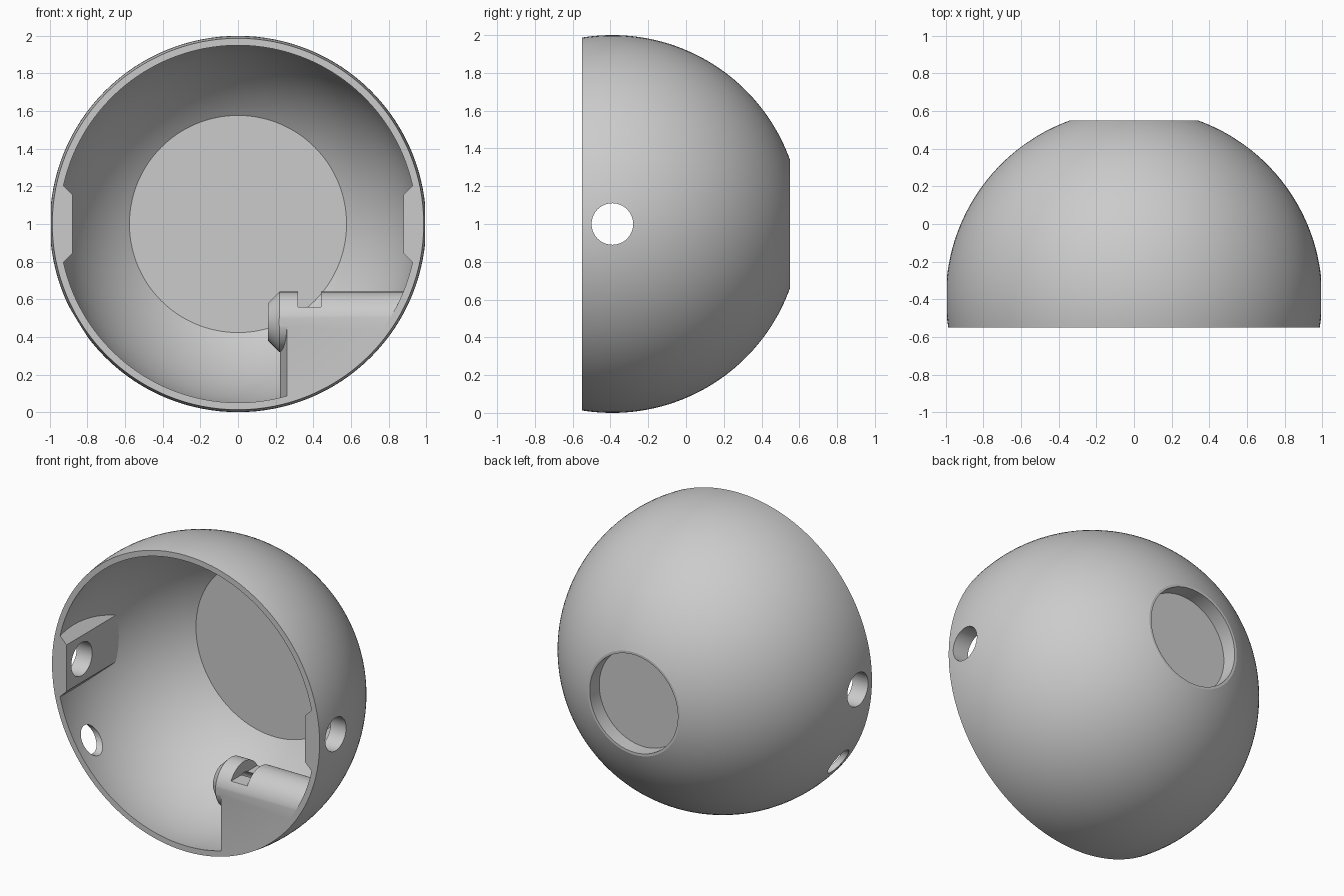
import bpy, bmesh
from math import sin, cos, acos, pi, sqrt, radians
from mathutils import Matrix

if "Cube" in bpy.data.objects:
    bpy.data.objects.remove(bpy.data.objects["Cube"])

CY = -0.39                  # sphere centre along y
BACK, FRONT = 0.94, -0.16   # flat cuts, measured from the sphere centre
OUTER, INNER = 1.0, 0.963
AXIS_Y, AXIS_Z = -0.392, 0.48   # pivot barrel axis
TURN = {"Y": Matrix.Rotation(-pi / 2, 4, "X"), "X": Matrix.Rotation(pi / 2, 4, "Y")}

grey = bpy.data.materials.new("plain grey")
grey.use_nodes = True
colour = (0.6, 0.6, 0.6, 1)
grey.diffuse_color = colour
grey.node_tree.nodes["Principled BSDF"].inputs["Base Color"].default_value = colour


def finish(name, bm):
    bmesh.ops.recalc_face_normals(bm, faces=bm.faces)
    mesh = bpy.data.meshes.new(name)
    bm.to_mesh(mesh)
    bm.free()
    mesh.materials.append(grey)
    obj = bpy.data.objects.new(name, mesh)
    bpy.context.collection.objects.link(obj)
    return obj


def lathe(name, profile, axis, centre, steps):
    """Revolve (radius, distance) points around an axis; both ends become flat caps."""
    bm = bmesh.new()
    rings = [[bm.verts.new((r * cos(2 * pi * i / steps), r * sin(2 * pi * i / steps), h))
              for i in range(steps)] for r, h in profile]
    for a, b in zip(rings, rings[1:]):
        for i in range(steps):
            j = (i + 1) % steps
            bm.faces.new((a[i], a[j], b[j], b[i]))
    bm.faces.new(rings[0])
    bm.faces.new(rings[-1])
    bm.transform(Matrix.Translation(centre) @ TURN[axis])
    return finish(name, bm)


def rod(name, radius, start, end, y, z):
    return lathe(name, [(radius, start), (radius, end)], "X", (0, y, z), 64)


def prism(name, points, direction):
    bm = bmesh.new()
    base = [bm.verts.new(p) for p in points]
    top = [bm.verts.new([c + d for c, d in zip(p, direction)]) for p in points]
    bm.faces.new(base)
    bm.faces.new(top)
    for i in range(len(points)):
        bm.faces.new((base[i - 1], base[i], top[i], top[i - 1]))
    return finish(name, bm)


def combine(target, tool, operation):
    mod = target.modifiers.new("cut", "BOOLEAN")
    mod.operation, mod.solver, mod.object = operation, "EXACT", tool
    bpy.context.view_layer.objects.active = target
    bpy.ops.object.modifier_apply(modifier=mod.name)
    bpy.data.objects.remove(tool)


def arc(radius, start, end, count=48):
    """Sphere profile between two distances along the axis."""
    a, b = acos(start / radius), acos(end / radius)
    angles = [a + (b - a) * i / count for i in range(count + 1)]
    return [(radius * sin(t), radius * cos(t)) for t in angles]


def fit_inside(part):
    """Trim a part to the dome interior, just biting into the wall."""
    plug = lathe("plug", arc(INNER + 0.003, 0.77, FRONT), "Y", (0, CY, 1), 128)
    combine(part, plug, "INTERSECT")


# Dome: recess in the flat back, outside, front rim, hollow inside, flat floor
floor = sqrt(INNER ** 2 - 0.577 ** 2)
profile = [(0.325, BACK - 0.1), (0.325, BACK)]
profile += arc(OUTER, BACK, FRONT) + arc(INNER, FRONT, floor)
shell = lathe("dome_shell", profile, "Y", (0, CY, 1), 128)

# Barrel with chamfered tip on a support block
bracket = lathe("pivot_bracket", [(0.1, 0.16), (0.16, 0.22), (0.16, 1.15)],
                "X", (0, AXIS_Y, AXIS_Z), 64)
outline = [(0.222, -0.24), (0.222, -0.4), (0.26, -0.55), (0.3, -0.7), (1.1, -0.7), (1.1, -0.24)]
block = prism("support_block", [(x, y, -0.2) for x, y in outline], (0, 0, AXIS_Z + 0.204))
combine(bracket, block, "UNION")

# Slot across the barrel and bore along it
slot = prism("slot", [(0.32, -0.8, 0.56), (0.44, -0.8, 0.56), (0.44, -0.8, 0.8),
                      (0.32, -0.8, 0.8)], (0, 0.8, 0))
combine(bracket, slot, "DIFFERENCE")
combine(bracket, rod("bore", 0.085, 0.1, 0.65, AXIS_Y, AXIS_Z), "DIFFERENCE")
fit_inside(bracket)

# Side lugs with sloped edges, drilled together with the shell
parts = [shell, bracket]
for side, name in ((-1, "right_lug"), (1, "left_lug")):
    shape = [(0.88, 0.845), (1.1, 0.625), (1.1, 1.375), (0.88, 1.155)]
    lug = prism(name, [(side * x, -0.9, z) for x, z in shape], (0, 1.3, 0))
    fit_inside(lug)
    low, high = sorted((side * 0.7, side * 1.2))
    for part in (lug, shell):
        combine(part, rod("pivot_hole", 0.11, low, high, CY, 1), "DIFFERENCE")
    parts.append(lug)

# Smaller access hole in line with the barrel
combine(shell, rod("access_hole", 0.085, -1.2, -0.6, AXIS_Y, AXIS_Z), "DIFFERENCE")

bpy.ops.object.select_all(action="DESELECT")
for part in parts:
    part.select_set(True)
bpy.context.view_layer.objects.active = shell
bpy.ops.object.shade_smooth_by_angle(angle=radians(15))
